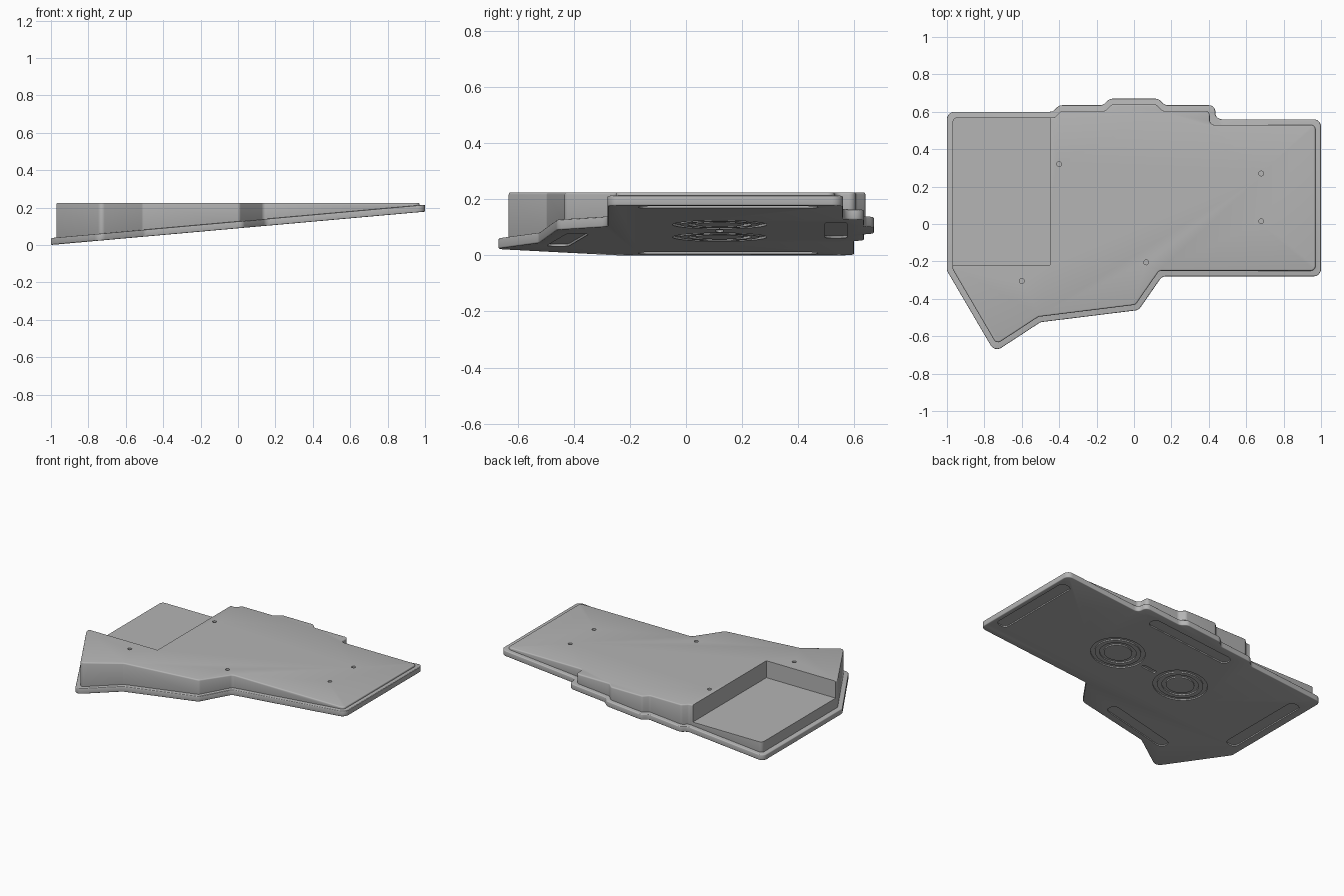
import bpy, bmesh
from math import pi, cos, sin, tan
from mathutils import Vector, Matrix

if "Cube" in bpy.data.objects:
    bpy.data.objects.remove(bpy.data.objects["Cube"])

SLOPE = 0.089
PLATE = 0.037
TOP = 0.225

grey = bpy.data.materials.new("case grey")
grey.use_nodes = True
grey.diffuse_color = (0.46, 0.46, 0.46, 1)
grey.node_tree.nodes["Principled BSDF"].inputs["Base Color"].default_value = grey.diffuse_color


def underside(x):
    return SLOPE * (x + 1)


def inset(points, d):
    """Move every side of a clockwise outline inward by d."""
    result = []
    for i, p in enumerate(points):
        a = (p - points[i - 1]).normalized()
        b = (points[(i + 1) % len(points)] - p).normalized()
        na, nb = Vector((a.y, -a.x)), Vector((b.y, -b.x))
        result.append(p + (na + nb) * d / (1 + na.dot(nb)))
    return result


def rounded(points, radius, steps=6):
    """Replace every corner with an arc."""
    result = []
    for i, p in enumerate(points):
        a, b = points[i - 1] - p, points[(i + 1) % len(points)] - p
        half = a.angle(b) / 2
        reach = min(radius / tan(half), 0.45 * a.length, 0.45 * b.length)
        r = reach * tan(half)
        a.normalize()
        b.normalize()
        centre = p + (a + b).normalized() * (r / sin(half))
        start, end = p + a * reach - centre, p + b * reach - centre
        turn = start.angle_signed(end)
        for k in range(steps + 1):
            result.append(centre + Matrix.Rotation(-turn * k / steps, 2) @ start)
    return result


def add_prism(bm, points, low, high):
    """Extrude an outline between two height functions of x."""
    base = [bm.verts.new((p.x, p.y, low(p.x))) for p in points]
    cap = [bm.verts.new((p.x, p.y, high(p.x))) for p in points]
    bm.faces.new(base)
    bm.faces.new(cap)
    for i in range(len(points)):
        bm.faces.new((base[i - 1], base[i], cap[i], cap[i - 1]))


def finish(name, bm):
    bmesh.ops.recalc_face_normals(bm, faces=bm.faces)
    mesh = bpy.data.meshes.new(name)
    bm.to_mesh(mesh)
    bm.free()
    obj = bpy.data.objects.new(name, mesh)
    bpy.context.collection.objects.link(obj)
    mesh.materials.append(grey)
    return obj


def disc(x, y, r, n=24):
    return [Vector((x + r * cos(2 * pi * i / n), y + r * sin(2 * pi * i / n))) for i in range(n)]


def slot(start, end, width):
    a, b = Vector(start), Vector(end)
    along = (b - a).normalized() * width / 2
    side = Vector((along.y, -along.x))
    box = [a - along - side, b + along - side, b + along + side, a - along + side]
    return rounded(box, width * 0.44)


def bevel_and_cut(obj, width, cutter):
    bevel = obj.modifiers.new("edge", "BEVEL")
    bevel.width, bevel.segments = width, 3
    bevel.limit_method, bevel.angle_limit = "ANGLE", 0.8
    bevel.use_clamp_overlap = False
    cut = obj.modifiers.new("cut", "BOOLEAN")
    cut.operation, cut.solver, cut.object = "DIFFERENCE", "EXACT", cutter
    bpy.ops.object.select_all(action="DESELECT")
    obj.select_set(True)
    bpy.context.view_layer.objects.active = obj
    bpy.ops.object.convert(target="MESH")
    bpy.ops.object.shade_smooth_by_angle(angle=0.55)
    bpy.data.objects.remove(cutter)


# Shared outline, clockwise from the back right corner
outline = [Vector(p) for p in (
    (-1, .6), (-.435, .6), (-.4, .635), (-.165, .635), (-.13, .67), (.13, .67),
    (.165, .635), (.435, .635), (.435, .56), (1, .56), (1, -.28), (.15, -.28),
    (.025, -.46), (-.5, -.525), (-.745, -.685), (-1, -.25))]

# Sloping base plate
bm = bmesh.new()
add_prism(bm, rounded(outline, 0.04), underside, lambda x: underside(x) + PLATE)
base_plate = finish("base_plate", bm)

# Underside recesses: four foot slots, paired ring grooves and a link between them
bm = bmesh.new()
for start, end, width in (((.93, -.13), (.93, .43), .08), ((-.91, -.13), (-.91, .43), .08),
                          ((-.6, -.455), (-.17, -.39), .08), ((-.27, .535), (.27, .535), .08),
                          ((-.06, .12), (.02, .12), .025)):
    add_prism(bm, slot(start, end, width),
              lambda x: underside(x) - 0.02, lambda x: underside(x) + 0.008)
for cx in (-.27, .23):
    for r in (.155, .1):
        w = 0.013
        corners = [bm.verts.new((cx + r + s * w, .12, z))
                   for s, z in ((-1, -.02), (1, -.02), (1, .008), (-1, .008))]
        edges = [bm.edges.new((corners[i - 1], corners[i])) for i in range(4)]
        ring = bmesh.ops.spin(bm, geom=corners + edges, cent=(cx, .12, 0), axis=(0, 0, 1),
                              angle=2 * pi, steps=48, use_merge=True)
        faces = {f for v in corners for f in v.link_faces}
        loop = set(corners)
        while True:
            grown = {v for c in loop for e in c.link_edges for v in (e.verts[0], e.verts[1])}
            if len(grown) == len(loop):
                break
            loop = grown
        for v in loop:
            v.co.z += underside(v.co.x)
bevel_and_cut(base_plate, 0.005, finish("underside_cutter", bm))

# Upper housing with a level top
bm = bmesh.new()
add_prism(bm, rounded(inset(outline, 0.03), 0.025),
          lambda x: underside(x) + PLATE - 0.015, lambda x: TOP)
housing = finish("housing", bm)

# Open tray at the back right corner and the screw holes
bm = bmesh.new()
tray = [Vector(p) for p in ((-1.2, -.22), (-.45, -.22), (-.45, .9), (-1.2, .9))]
add_prism(bm, tray, lambda x: 0.11, lambda x: 0.5)
for x, y in ((-.4, .32), (.68, .27), (.68, .015), (.065, -.205), (-.6, -.305)):
    add_prism(bm, disc(x, y, 0.013), lambda x: TOP - 0.025, lambda x: 0.5)
bevel_and_cut(housing, 0.008, finish("housing_cutter", bm))
